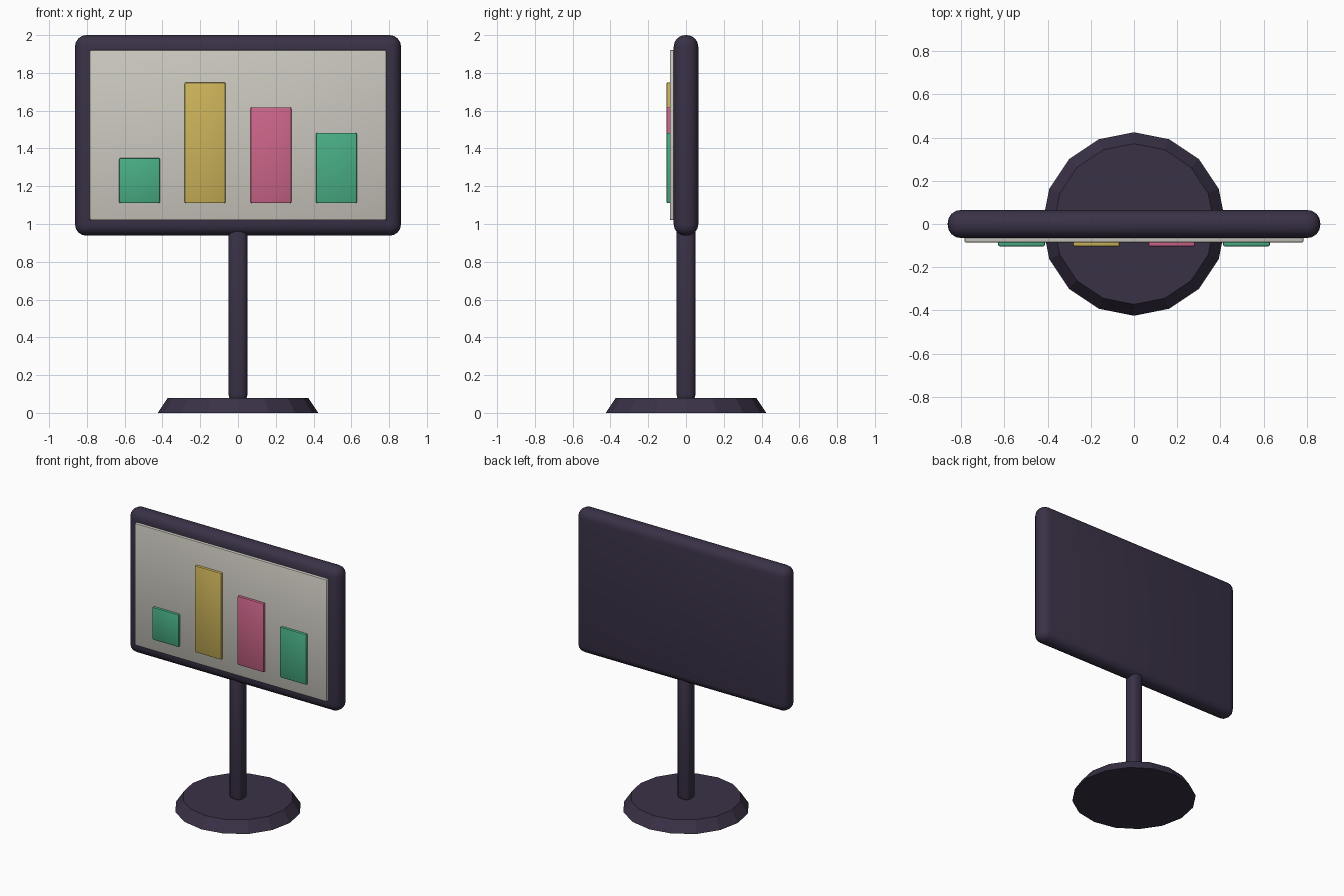
import bpy, bmesh, math

if "Cube" in bpy.data.objects:
    bpy.data.objects.remove(bpy.data.objects["Cube"])


def material(name, rgb):
    m = bpy.data.materials.new(name)
    m.diffuse_color = (*rgb, 1)
    m.use_nodes = True
    m.node_tree.nodes["Principled BSDF"].inputs["Base Color"].default_value = m.diffuse_color
    return m


DARK = material("dark_plastic", (0.042, 0.031, 0.062))
PALE = material("pale_screen", (0.60, 0.58, 0.52))
GREEN = material("green", (0.065, 0.42, 0.23))
YELLOW = material("yellow", (0.60, 0.45, 0.10))
PINK = material("pink", (0.60, 0.13, 0.25))


def rounded_box(name, lo, hi, bevel, segments, mat):
    """Box between two corners with rounded edges."""
    bpy.ops.mesh.primitive_cube_add(size=1, location=[(a + b) / 2 for a, b in zip(lo, hi)])
    ob = bpy.context.object
    ob.name = name
    ob.scale = [b - a for a, b in zip(lo, hi)]
    bpy.ops.object.transform_apply(location=False, rotation=False, scale=True)
    mod = ob.modifiers.new("round", 'BEVEL')
    mod.width, mod.segments = bevel, segments
    bpy.ops.object.modifier_apply(modifier=mod.name)
    bpy.ops.object.shade_smooth_by_angle(angle=math.radians(35))
    ob.data.materials.append(mat)
    return ob


# Tapered 16-sided foot, flat shaded
bpy.ops.mesh.primitive_cone_add(vertices=16, radius1=0.425, radius2=0.372,
                                depth=0.08, location=(0, 0, 0.04))
foot = bpy.context.object
foot.name = "foot"
foot.data.materials.append(DARK)

# Post, running up into the frame
rounded_box("post", (-0.05, -0.05, 0.06), (0.05, 0.05, 1.0), 0.035, 3, DARK)

# Display housing and screen
rounded_box("frame", (-0.863, -0.065, 0.938), (0.863, 0.065, 2.0), 0.06, 4, DARK)
rounded_box("screen", (-0.785, -0.086, 1.02), (0.785, -0.05, 1.922), 0.008, 2, PALE)

# Chart bars: centre x, top z, colour
for i, (x, top, mat) in enumerate([(-0.521, 1.35, GREEN), (-0.174, 1.75, YELLOW),
                                   (0.174, 1.618, PINK), (0.521, 1.483, GREEN)], 1):
    rounded_box(f"chart_bar_{i}", (x - 0.108, -0.104, 1.11), (x + 0.108, -0.075, top),
                0.008, 2, mat)
